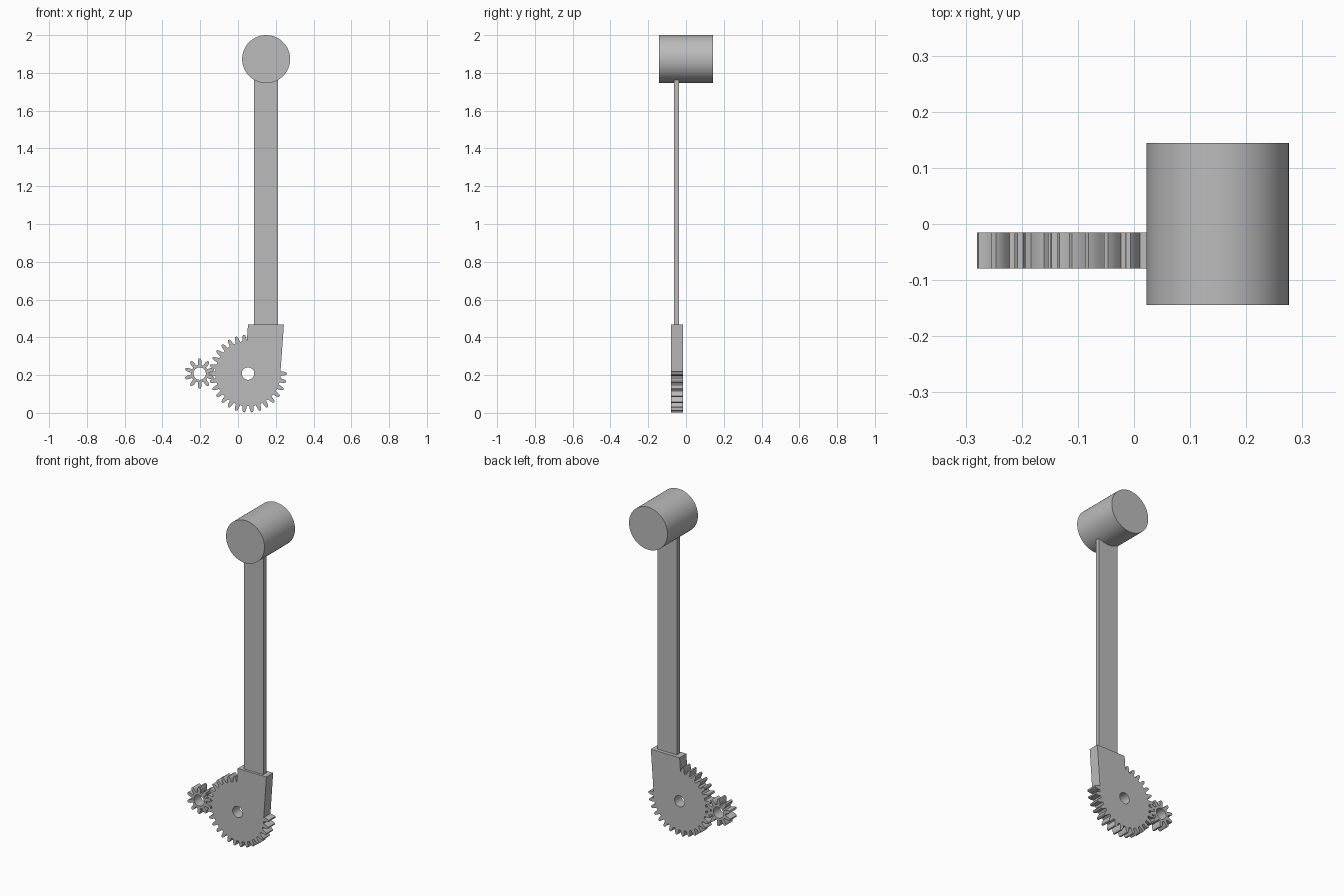
import bpy, bmesh
from math import sin, cos, pi, radians
from mathutils import Vector, Matrix

cube = bpy.data.objects.get("Cube")
if cube:
    bpy.data.objects.remove(cube, do_unlink=True)

grey = bpy.data.materials.new("plain grey")
grey.use_nodes = True
grey.diffuse_color = (0.5, 0.5, 0.5, 1)
grey.node_tree.nodes["Principled BSDF"].inputs["Base Color"].default_value = (0.5, 0.5, 0.5, 1)

GEAR_Y, GEAR_DEPTH = -0.047, 0.064
BIG, SMALL = (0.053, 0.208), (-0.203, 0.208)
HOLE = 0.033
ARM_X, WEIGHT_Z, WEIGHT_R = 0.149, 1.873, 0.127


def finish(obj):
    obj.data.materials.clear()
    obj.data.materials.append(grey)
    bpy.ops.object.select_all(action='DESELECT')
    obj.select_set(True)
    bpy.context.view_layer.objects.active = obj
    bpy.ops.object.shade_smooth_by_angle(angle=radians(25))


def polar(r, a):
    return (r * cos(a), r * sin(a))


def teeth(count, pitch_r, angles):
    """Outline of the teeth: (radius offset, share of the half tooth width)."""
    flank = [(-0.0175, 1.3), (-0.009, 1.15), (0, 1), (0.009, 0.72), (0.0155, 0.4)]
    half = pi / (2 * count)
    points = []
    for a in angles:
        points += [polar(pitch_r + dr, a - w * half) for dr, w in flank]
        points += [polar(pitch_r + dr, a + w * half) for dr, w in reversed(flank)]
    return points


def plate(name, outline, centre):
    """Flat filled outline with a round bore, given a thickness."""
    curve = bpy.data.curves.new(name, 'CURVE')
    curve.dimensions = '2D'
    curve.fill_mode = 'BOTH'
    curve.extrude = GEAR_DEPTH / 2
    bore = [polar(HOLE, 2 * pi * i / 32) for i in range(32)]
    for loop in (outline, bore):
        spline = curve.splines.new('POLY')
        spline.points.add(len(loop) - 1)
        for p, (x, y) in zip(spline.points, loop):
            p.co = (x, y, 0, 1)
        spline.use_cyclic_u = True
    temp = bpy.data.objects.new(name + "_outline", curve)
    bpy.context.collection.objects.link(temp)
    bpy.context.view_layer.update()
    mesh = bpy.data.meshes.new_from_object(
        temp.evaluated_get(bpy.context.evaluated_depsgraph_get()))
    bpy.data.objects.remove(temp, do_unlink=True)
    bm = bmesh.new()
    bm.from_mesh(mesh)
    bmesh.ops.remove_doubles(bm, verts=bm.verts, dist=1e-5)
    bmesh.ops.recalc_face_normals(bm, faces=bm.faces)
    bm.to_mesh(mesh)
    bm.free()
    # Stand the plate upright, facing front
    mesh.transform(Matrix.Rotation(pi / 2, 4, 'X'))
    obj = bpy.data.objects.new(name, mesh)
    obj.location = (centre[0], GEAR_Y, centre[1])
    bpy.context.collection.objects.link(obj)
    finish(obj)


# Large gear: teeth on three quarters, a square mounting block on the fourth
step = 2 * pi / 30
outline = teeth(30, 0.19, [step * i for i in range(8, 31)])
outline += [(0.19, 0.26), (0, 0.26)]
plate("large_gear_with_block", outline, BIG)

# Small drive gear
step = 2 * pi / 10
plate("small_gear", teeth(10, 0.064, [step * (i + 0.5) for i in range(10)]), SMALL)

# Arm
bottom, top = 0.46, 1.78
bpy.ops.mesh.primitive_cube_add(size=1, location=(ARM_X, -0.05, (bottom + top) / 2))
arm = bpy.context.object
arm.name = "arm"
arm.data.transform(Matrix.Diagonal((0.127, 0.028, top - bottom, 1)))
finish(arm)

# Cylindrical weight on top
bpy.ops.mesh.primitive_cylinder_add(vertices=96, radius=WEIGHT_R, depth=0.288,
                                    location=(ARM_X, 0, WEIGHT_Z))
weight = bpy.context.object
weight.name = "weight"
weight.data.transform(Matrix.Rotation(pi / 2, 4, 'X'))
finish(weight)
